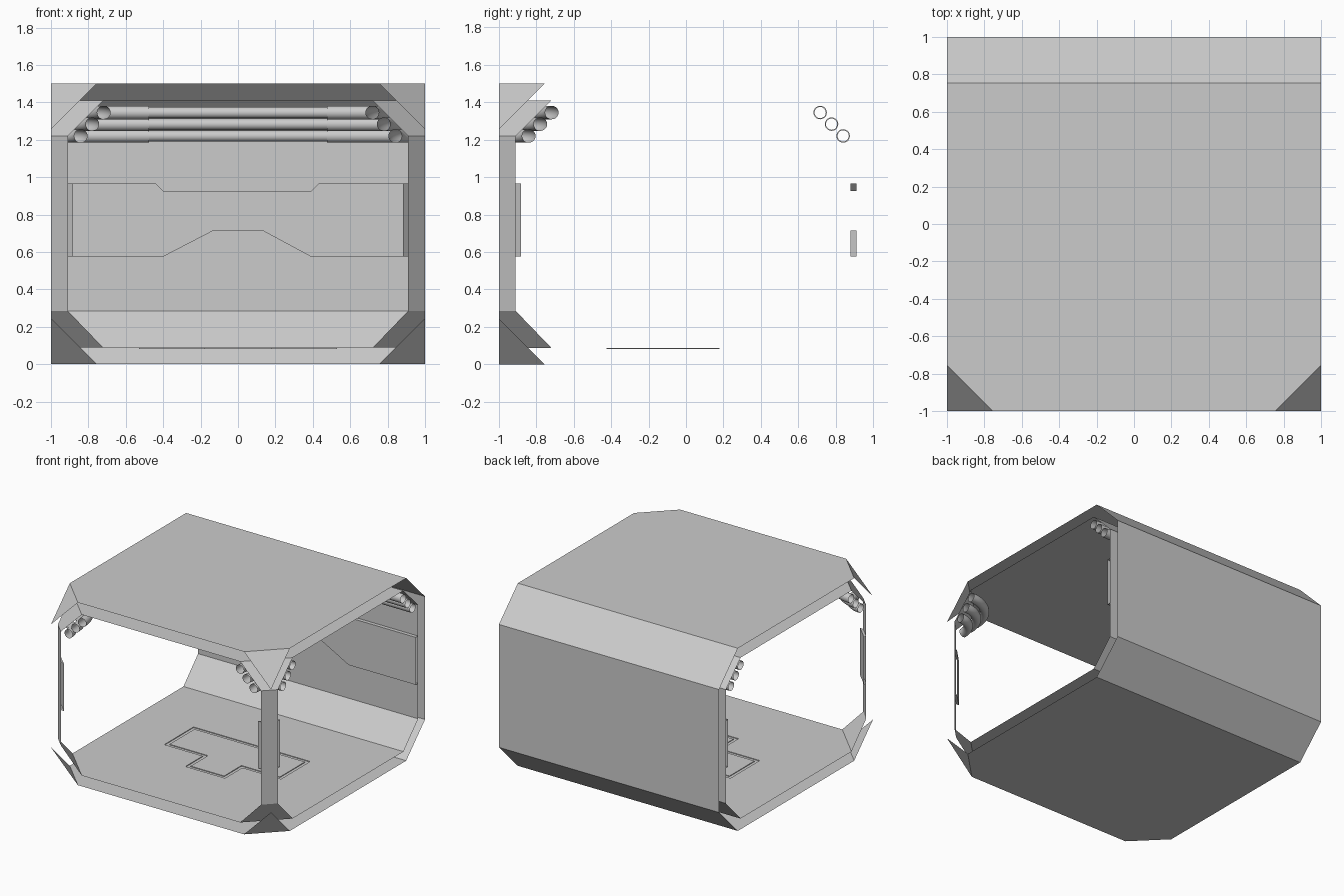
import bpy, bmesh, math
from mathutils import Vector

if "Cube" in bpy.data.objects:
    bpy.data.objects.remove(bpy.data.objects["Cube"])

CENTRE = Vector((0, 0, 0.75))
OUT = dict(floor=0.0, low=0.245, high=1.255, ceil=1.5, edge=0.755, wall=1.0)
INN = dict(floor=0.088, low=0.285, high=1.22, ceil=1.41, edge=0.72, wall=0.91)


def finish(name, bm, smooth=False):
    me = bpy.data.meshes.new(name)
    bm.to_mesh(me)
    bm.free()
    ob = bpy.data.objects.new(name, me)
    bpy.context.collection.objects.link(ob)
    if smooth:
        bpy.ops.object.select_all(action='DESELECT')
        ob.select_set(True)
        bpy.context.view_layer.objects.active = ob
        bpy.ops.object.shade_smooth_by_angle(angle=math.radians(40))
    return ob


def sheet(name, polys, inward=True):
    """Open surface from polygons, all facing into or out of the room."""
    bm = bmesh.new()
    for p in polys:
        bm.faces.new([bm.verts.new(v) for v in p])
    bmesh.ops.remove_doubles(bm, verts=bm.verts, dist=1e-4)
    bm.normal_update()
    for f in bm.faces:
        toward = f.normal.dot(CENTRE - f.calc_center_median()) > 0
        if toward != inward:
            f.normal_flip()
    return finish(name, bm)


def tube(name, rings, sides=20):
    """Open pipe through (point, tangent, radius) rings."""
    bm = bmesh.new()
    prev = None
    for p, t, r in rings:
        side = Vector(t).cross(Vector((0, 0, 1))).normalized()
        ring = []
        for i in range(sides):
            a = 2 * math.pi * i / sides
            ring.append(bm.verts.new(Vector(p) + r * (math.cos(a) * side + math.sin(a) * Vector((0, 0, 1)))))
        if prev:
            for i in range(sides):
                j = (i + 1) % sides
                bm.faces.new((prev[i], prev[j], ring[j], ring[i]))
        prev = ring
    bmesh.ops.recalc_face_normals(bm, faces=bm.faces)
    return finish(name, bm, True)


def slab_outline(edge):
    """Floor or ceiling outline with the two front corners cut off."""
    return [(-1, edge), (-1, -edge), (-edge, -1), (edge, -1), (1, -edge), (1, edge)]


# Outer and inner skins of the back wall with its chamfers
def back_strips(d):
    prof = [(d['edge'], d['floor']), (d['wall'], d['low']), (d['wall'], d['high']), (d['edge'], d['ceil'])]
    return [[(-1, *a), (1, *a), (1, *b), (-1, *b)] for a, b in zip(prof, prof[1:])]


def slab(d, key):
    return [(x, y, d[key]) for x, y in slab_outline(d['edge'])]


sheet("outer_shell", back_strips(OUT) + [slab(OUT, 'floor'), slab(OUT, 'ceil')], False)
sheet("inner_back_wall", back_strips(INN))
sheet("inner_ceiling", [slab(INN, 'ceil')])


# Inner floor with a sunken groove around a T-shaped plate
def tee(g, z):
    half = [(-.53 + g, .18 - g), (-.53 + g, -.2 + g), (-.18 + g, -.2 + g), (-.18 + g, -.425 + g)]
    return [(x, y, z) for x, y in half + [(-x, y) for x, y in reversed(half)]]


bm = bmesh.new()
top = INN['floor']


def loop(pts):
    vs = [bm.verts.new(p) for p in pts]
    return vs, [bm.edges.new((vs[i], vs[(i + 1) % len(vs)])) for i in range(len(vs))]


rim = loop(slab(INN, 'floor'))
loops = [loop(tee(g, z)) for g, z in ((0, top), (0, top - .006), (.028, top - .006), (.028, top))]
bmesh.ops.triangle_fill(bm, use_beauty=True, edges=rim[1] + loops[0][1], normal=(0, 0, 1))
for (a, _), (b, _) in zip(loops, loops[1:]):
    for i in range(len(a)):
        j = (i + 1) % len(a)
        bm.faces.new((a[i], a[j], b[j], b[i]))
bm.faces.new(loops[-1][0])
bm.normal_update()
for f in bm.faces:
    if f.normal.z < -.01:
        f.normal_flip()
finish("inner_floor", bm)

# Raised panel on the back wall, notched above and below
upper = [(-1, .965), (-.44, .965), (-.40, .925), (.39, .925), (.43, .965), (1, .965)]
lower = [(1, .575), (.39, .575), (.13, .715), (-.13, .715), (-.40, .575), (-1, .575)]
polys = [[(x, .88, z) for x, z in upper + lower]]
for line in (upper, lower):
    for a, b in zip(line, line[1:]):
        polys.append([(a[0], .88, a[1]), (b[0], .88, b[1]), (b[0], .91, b[1]), (a[0], .91, a[1])])
sheet("back_wall_panel", polys)

# Front corners: diagonal post, chamfers, outer gussets and panel
for s, label in ((-1, "left"), (1, "right")):
    def diag(r, z):
        return [(s, -r, z), (s * r, -1, z)]

    levels = [(INN['edge'], INN['floor']), (.91, INN['low']), (.91, INN['high']), (INN['edge'], INN['ceil'])]
    sheet(f"{label}_corner_post", [diag(*a) + diag(*b)[::-1] for a, b in zip(levels, levels[1:])])
    sheet(f"{label}_corner_gussets", [diag(OUT['edge'], OUT[k]) + [(s, -1, OUT[h])]
                                      for k, h in (('floor', 'low'), ('ceil', 'high'))], False)
    ring = [(.91, .575), (.883, .575), (.883, .965), (.91, .965)]
    sheet(f"{label}_corner_panel", [diag(*a) + diag(*b)[::-1] for a, b in zip(ring, ring[1:])])

# Three pipes under the ceiling chamfer: straight at the back, elbows in front
for n, (d, z) in enumerate(((.717, 1.345), (.778, 1.283), (.84, 1.22)), 1):
    steps = ((-1, .036), (-.475, .036), (-.475, .03), (.475, .03), (.475, .036), (1, .036))
    tube(f"back_pipe_{n}", [((x, d, z), (1, 0, 0), r) for x, r in steps])
    for s, label in ((-1, "left"), (1, "right")):
        rings = []
        for i in range(13):
            a = math.pi / 2 * i / 12
            c, k = math.cos(a), math.sin(a)
            rings.append(((s * (1 - (1 - d) * c), -1 + (1 - d) * k, z), (s * k, c, 0), .036))
        tube(f"{label}_elbow_pipe_{n}", rings)
